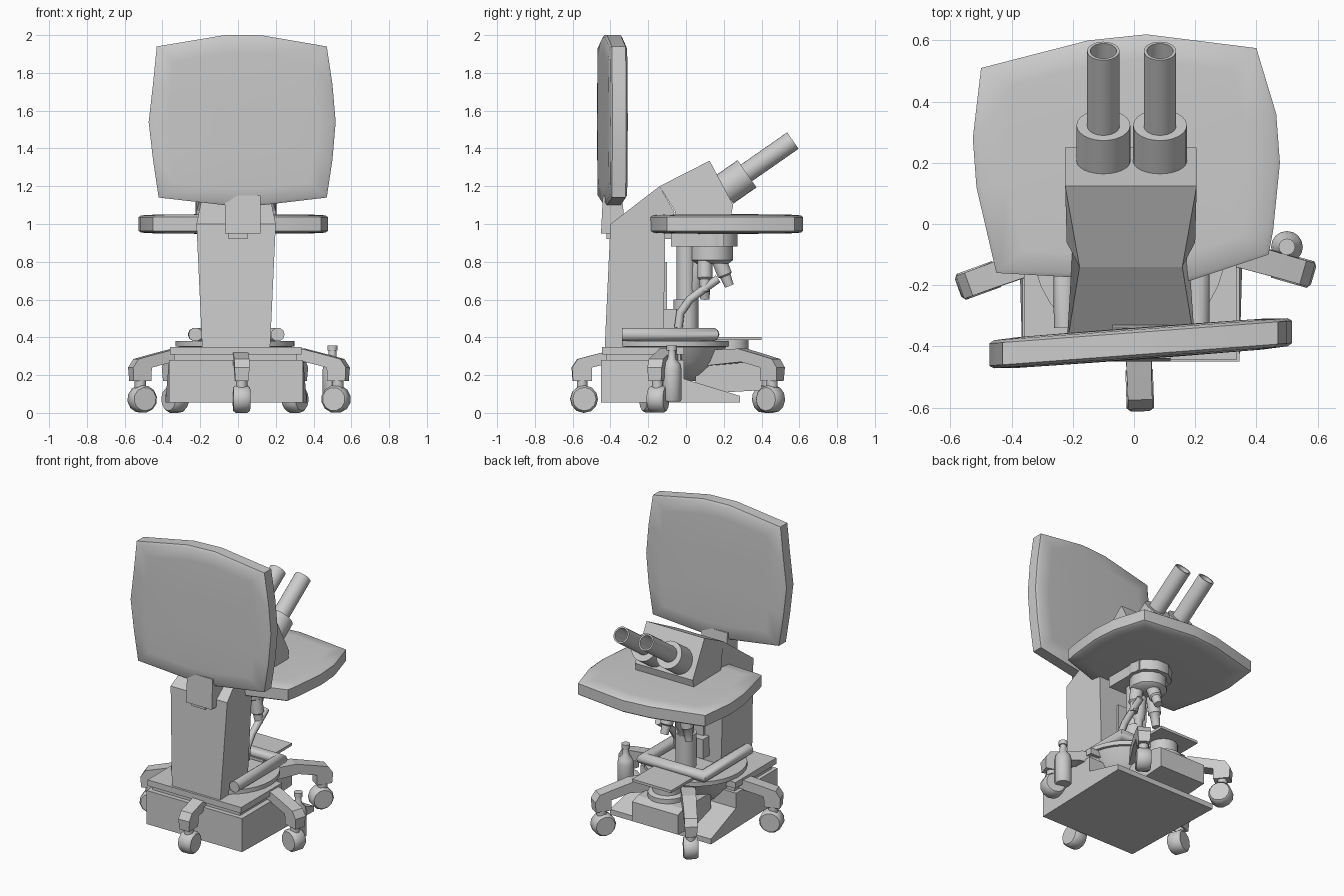
import bpy, bmesh, math
from mathutils import Vector, Matrix

if "Cube" in bpy.data.objects:
    bpy.data.objects.remove(bpy.data.objects["Cube"])


def make(name, verts, faces, smooth=None):
    me = bpy.data.meshes.new(name)
    bm = bmesh.new()
    vs = [bm.verts.new(v) for v in verts]
    for f in faces:
        bm.faces.new([vs[i] for i in f])
    bmesh.ops.recalc_face_normals(bm, faces=bm.faces)
    bm.to_mesh(me)
    bm.free()
    ob = bpy.data.objects.new(name, me)
    bpy.context.collection.objects.link(ob)
    if smooth:
        bpy.ops.object.select_all(action='DESELECT')
        ob.select_set(True)
        bpy.context.view_layer.objects.active = ob
        bpy.ops.object.shade_smooth_by_angle(angle=math.radians(smooth))
    return ob


def loft(name, rings, smooth=None, cap=True):
    """Skin closed rings of equal length."""
    n = len(rings[0])
    verts = [v for r in rings for v in r]
    faces = [(k * n + i, k * n + (i + 1) % n, (k + 1) * n + (i + 1) % n, (k + 1) * n + i)
             for k in range(len(rings) - 1) for i in range(n)]
    if cap:
        faces += [tuple(range(n)), tuple(range(len(verts) - n, len(verts)))]
    return make(name, verts, faces, smooth)


def prism(name, prof, cx, halves, mat=None):
    """(y, z) profile extruded along x with one half width per point."""
    if not isinstance(halves, (list, tuple)):
        halves = [halves] * len(prof)
    ob = loft(name, [[(cx + s * h, y, z) for (y, z), h in zip(prof, halves)] for s in (-1, 1)])
    if mat:
        ob.matrix_world = mat
    return ob


def box(name, x0, x1, y0, y1, z0, z1):
    return prism(name, [(y0, z0), (y1, z0), (y1, z1), (y0, z1)], (x0 + x1) / 2, (x1 - x0) / 2)


def lathe(name, prof, origin, axis=(0, 0, 1), n=20, cap=True):
    """(radius, height) profile spun about an axis."""
    q = Vector((0, 0, 1)).rotation_difference(Vector(axis))
    o = Vector(origin)
    rings = [[o + q @ Vector((r * math.cos(2 * math.pi * i / n), r * math.sin(2 * math.pi * i / n), h))
              for i in range(n)] for r, h in prof]
    return loft(name, rings, 40, cap)


def tube(name, pts, r, n=10):
    pts = [Vector(p) for p in pts]
    rings = []
    for i, p in enumerate(pts):
        t = (pts[min(i + 1, len(pts) - 1)] - pts[max(i - 1, 0)]).normalized()
        u = t.cross(Vector((0, 0, 1))).normalized()
        w = u.cross(t)
        miter = 1.0
        if 0 < i < len(pts) - 1:
            miter = 1 / max(0.5, t.dot((pts[i + 1] - p).normalized()))
        rings.append([p + u * r * miter * math.cos(2 * math.pi * k / n) +
                      w * r * math.sin(2 * math.pi * k / n) for k in range(n)])
    return loft(name, rings, 50)


def cushion(name, outline, centre, half, place):
    """Padded slab with softly rounded rims."""
    c = Vector(centre)
    steps = [(0.3, -1), (0.8, -0.97), (0.97, -0.88), (1, -0.7), (1, 0.7), (0.97, 0.88), (0.8, 0.97), (0.3, 1)]
    rings = [[place(c.x + (x - c.x) * s, c.y + (y - c.y) * s, h * half) for x, y in outline]
             for s, h in steps]
    return loft(name, rings, 50)


# Chair seat and backrest
seat = [(-.5, .51), (-.15, .6), (.04, .62), (.4, .575), (.465, .36), (.477, .2), (.455, -.02),
        (.44, -.1), (.17, -.19), (-.1, -.18), (-.45, -.16), (-.515, .12), (-.527, .28)]
cushion("seat", seat, (-.02, .21), .052, lambda x, y, h: (x, y, 1.0 + h))
back = [(-.43, 1.94), (-.07, 2), (.12, 2), (.47, 1.94), (.5, 1.74), (.517, 1.54), (.5, 1.34),
        (.47, 1.14), (.13, 1.1), (-.07, 1.1), (-.42, 1.14), (-.45, 1.34), (-.473, 1.54), (-.45, 1.74)]
cushion("backrest", back, (.02, 1.54), .052,
        lambda x, y, h: (x, -.39 + h + (x - .02) * .075, y))
prism("backrest_bracket", [(-.45, .95), (-.44, 1.15), (-.34, 1.15), (-.33, 1.06), (-.34, .95)], .025, .095)
box("backrest_bar", -.05, .05, -.42, .1, .92, .955)
box("seat_mechanism", -.13, .13, -.08, .2, .88, .95)

# Chair column and hub
lathe("gas_column", [(.065, .3), (.065, .6), (.05, .6), (.05, .95)], (0, 0, 0))
lathe("chair_hub", [(.09, .2), (.1, .25), (.09, .34)], (0, 0, 0), n=15)

# Five legs with casters
leg = [(-.05, .24), (-.05, .33), (-.36, .34), (-.5, .305), (-.575, .285), (-.605, .24),
       (-.6, .17), (-.5, .17), (-.5, .24), (-.38, .27)]
for k in range(5):
    m = Matrix.Rotation(math.radians(2 + 72 * k), 4, 'Z')
    prism("chair_leg", leg, 0, [.05, .05, .043, .04, .04, .04, .035, .035, .04, .043], m)
    lathe("caster_stem", [(.03, .06), (.03, .19)], m @ Vector((0, -.55, 0)), n=10)
    ax = m.to_3x3() @ Vector((1, 0, 0))
    lathe("caster_wheel", [(.062, -.045), (.073, -.03), (.073, .03), (.062, .045)],
          m @ Vector((0, -.54, .073)), ax, 12)

# Microscope base with stepped plates
prism("microscope_base", [(-.45, .055), (-.45, .28), (-.01, .28), (-.01, .18), (.285, .09), (.285, .055)],
      -.01, [.355, .355, .355, .355, .375, .375])
box("base_step", -.34, .31, -.42, -.03, .28, .31)
box("base_plate", -.36, .335, -.445, -.01, .31, .35)

# Microscope arm and head
prism("microscope_arm", [(-.43, .35), (-.40, 1.0), (-.14, 1.2), (-.06, 1.06), (-.11, .95), (-.12, .35)],
      -.01, [.18, .21, .168, .19, .19, .165])
prism("microscope_head", [(-.14, 1.2), (.125, 1.335), (.25, 1.1), (.22, .96), (-.03, .96), (-.06, 1.07)],
      -.01, [.168, .215, .215, .215, .21, .21])

# Eyepieces, hollow at the end
d = Vector((0, .82, .572)).normalized()
for x in (-.1, .085):
    lathe("eyepiece_collar", [(.088, 0), (.088, .15)], (x, .2, 1.18), d, 24)
    lathe("eyepiece_tube", [(.053, 0), (.053, .33), (.043, .33), (.043, .18)], (x, .295, 1.253), d, 24)

# Nosepiece and objectives
lathe("nosepiece_upper", [(.14, .88), (.14, .96)], (0, .14, 0), n=10)
lathe("nosepiece_lower", [(.09, .79), (.115, .81), (.115, .88)], (0, .135, 0), n=12)
for x, y, dx, dy, ln in ((0, .17, 0, .4, .16), (.06, .1, .15, 0, .18), (-.06, .1, -.15, 0, .22), (0, .06, 0, -.1, .28)):
    lathe("objective", [(.04, 0), (.04, ln * .6), (.03, ln * .65), (.025, ln)],
          (x, y, .82), Vector((dx, dy, -1)).normalized(), 14)

# Specimen stage, bowl below it and padded U-shaped rail
lathe("stage_bowl", [(.13, .17), (.2, .2), (.26, .27), (.3, .35), (.315, .352), (.315, .38)], (-.015, -.08, 0), n=32)
box("stage_plate", -.17, .12, .1, .4, .385, .402)
tube("padded_rail", [(-.225, -.34, .415), (-.225, .14, .415), (.21, .14, .415), (.21, -.34, .415)], .037)

# Lamp housing and lens
prism("lamp_housing", [(.05, .1), (.05, .27), (.34, .27), (.4, .25), (.4, .12)], -.05, .17)
lathe("lamp_lens", [(.12, .27), (.12, .3), (.09, .31), (.09, .385)], (-.03, .24, 0))

# Curved lever and focus block
tube("curved_lever", [(.09, -.04, .45), (.09, -.03, .53), (.09, .02, .6), (.09, .1, .66), (.09, .17, .71)], .022, 8)
box("focus_block", -.09, .07, -.13, -.05, .42, .55)
box("arm_rack", -.06, .04, -.13, -.1, .5, .8)

# Bottle
lathe("bottle", [(.045, .06), (.052, .07), (.052, .23), (.045, .26), (.022, .285), (.02, .33),
                 (.027, .33), (.027, .358)], (.5, -.075, 0), n=16)
